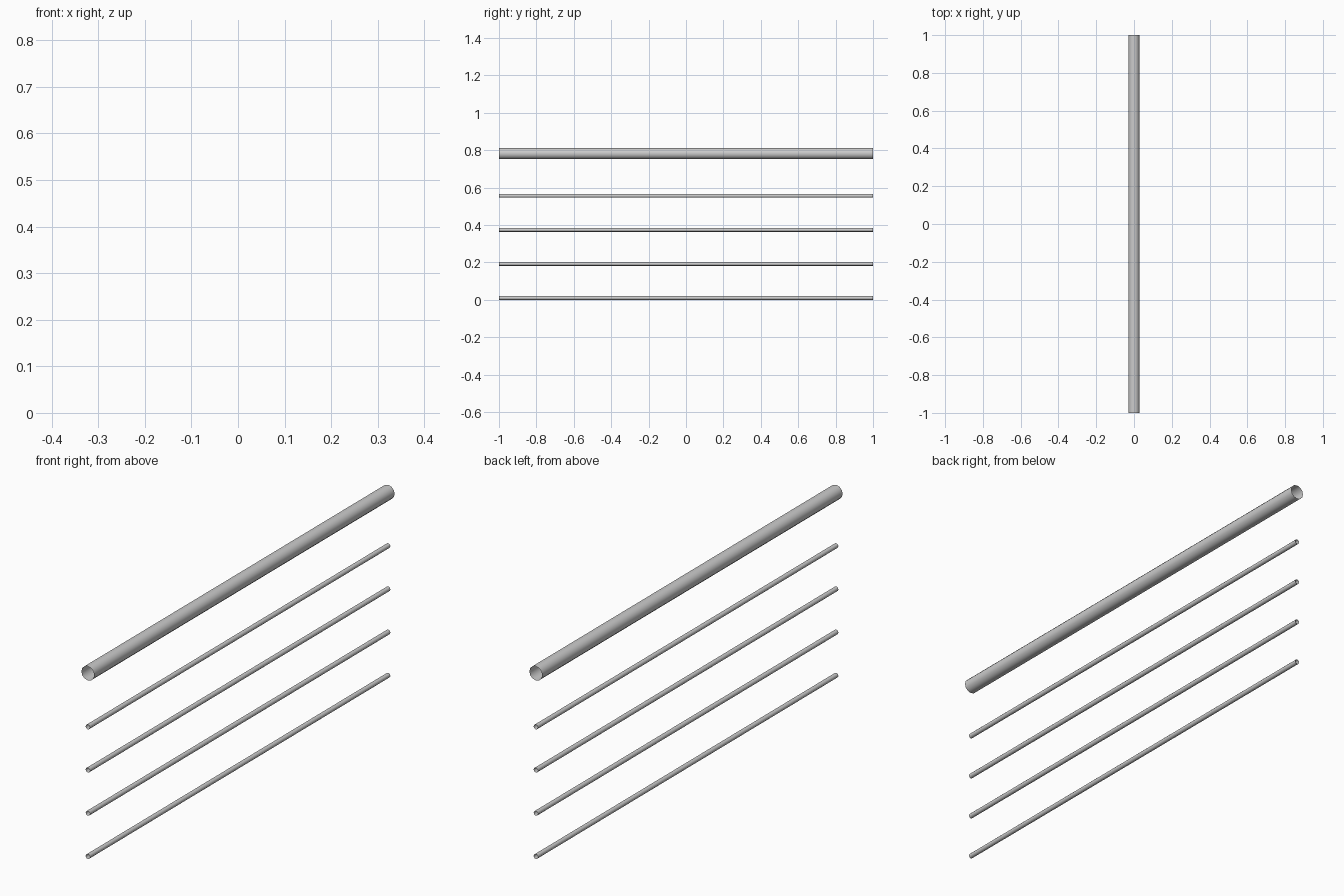
import bpy
import math

if "Cube" in bpy.data.objects:
    bpy.data.objects.remove(bpy.data.objects["Cube"])


def tube(name, radius, z, sides):
    # Open-ended tube running along y
    bpy.ops.mesh.primitive_cylinder_add(
        vertices=sides, radius=radius, depth=2.0, end_fill_type='NOTHING',
        location=(0, 0, z), rotation=(math.pi / 2, 0, 0))
    obj = bpy.context.object
    obj.name = name
    bpy.ops.object.transform_apply(location=False, rotation=True, scale=True)
    bpy.ops.object.shade_smooth_by_angle(angle=math.radians(50))
    return obj


# Thick top handrail
tube("handrail", 0.03, 0.782, 12)

# Four evenly spaced thin rails below
for i in range(4):
    tube(f"lower_rail_{i + 1}", 0.01, 0.01 + i * 0.182, 12)
